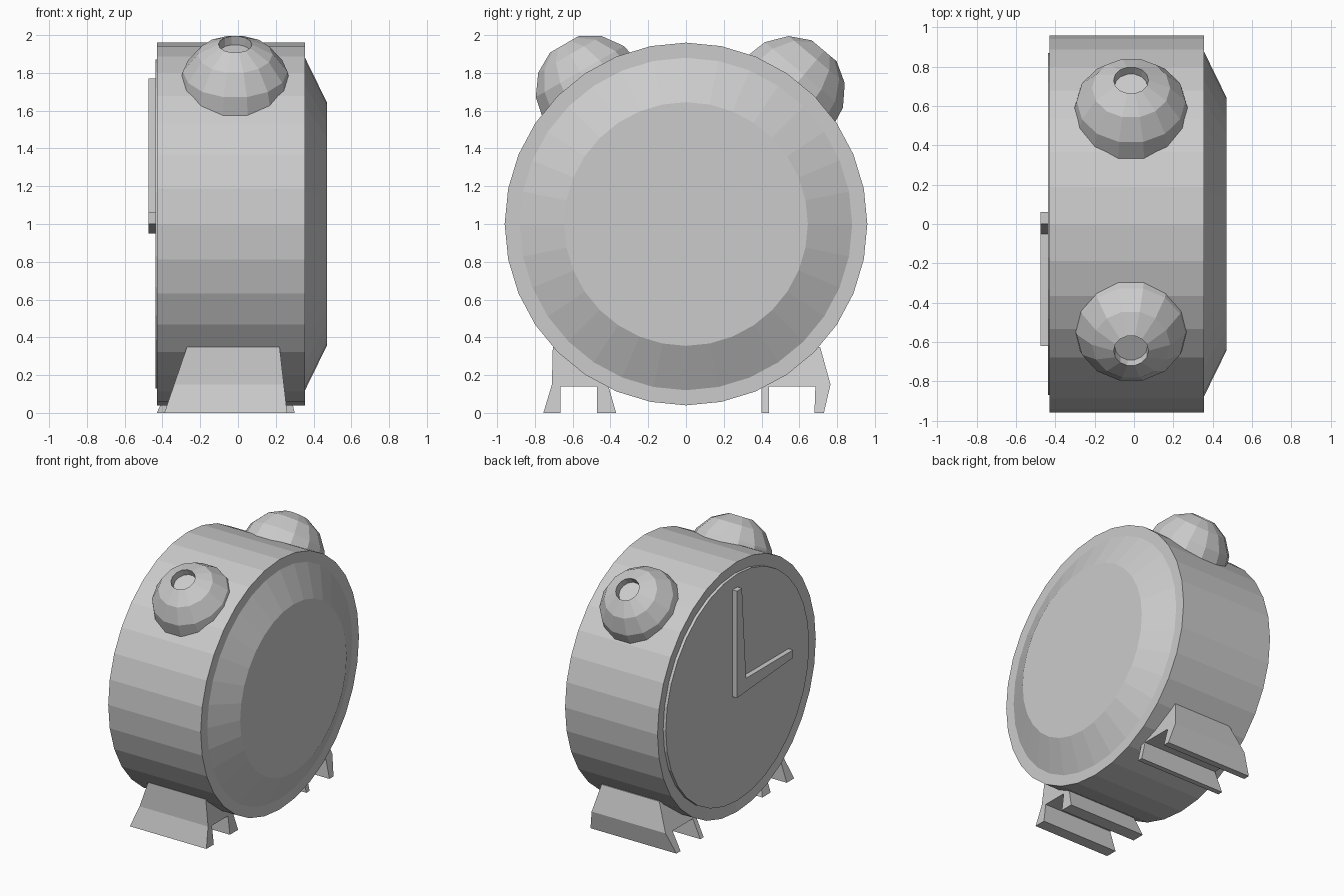
import bpy, bmesh
from math import sin, cos, pi, radians
from mathutils import Matrix

if "Cube" in bpy.data.objects:
    bpy.data.objects.remove(bpy.data.objects["Cube"])


def finish(bm, name):
    bmesh.ops.remove_doubles(bm, verts=bm.verts, dist=1e-5)
    bmesh.ops.recalc_face_normals(bm, faces=bm.faces)
    me = bpy.data.meshes.new(name)
    bm.to_mesh(me)
    bm.free()
    ob = bpy.data.objects.new(name, me)
    bpy.context.collection.objects.link(ob)
    return ob


def lathe(name, profile, sides, matrix):
    """Revolve (radius, height) points about local z and cap both ends."""
    bm = bmesh.new()
    rings = []
    for r, h in profile:
        rings.append([bm.verts.new(matrix @ Matrix.Rotation(2 * pi * i / sides, 4, 'Z')
                                   @ Matrix.Translation((r, 0, h)).to_translation())
                      for i in range(sides)])
    for a, b in zip(rings, rings[1:]):
        for i in range(sides):
            j = (i + 1) % sides
            bm.faces.new((a[i], a[j], b[j], b[i]))
    bm.faces.new(rings[0])
    bm.faces.new(rings[-1])
    return finish(bm, name)


def prism(name, outline, x_span):
    """Extrude a (y, z) outline along x; x_span(z) gives both end positions."""
    bm = bmesh.new()
    ends = [[bm.verts.new((x_span(z)[k], y, z)) for y, z in outline] for k in (0, 1)]
    n = len(outline)
    for i in range(n):
        j = (i + 1) % n
        bm.faces.new((ends[0][i], ends[0][j], ends[1][j], ends[1][i]))
    for e in ends:
        bm.faces.new(e)
    return finish(bm, name)


# Round case with raised dial at -x and bevelled back at +x
along_x = Matrix.Translation((0, 0, 1)) @ Matrix.Rotation(pi / 2, 4, 'Y')
lathe("clock_case",
      [(0.87, -0.437), (0.87, -0.415), (0.96, -0.43), (0.96, 0.355),
       (0.88, 0.355), (0.645, 0.47)], 32, along_x)

# Joined hour and minute hands
prism("clock_hands",
      [(0.06, 0.95), (0.06, 1.77), (0.0, 1.77), (-0.05, 1.06), (-0.62, 1.06), (-0.62, 1.0)],
      lambda z: (-0.475, -0.425))

# Hemispherical bells with a sunken hole at the crown
for name, y, z, tilt in (("bell_left", 0.545, 1.695, -40), ("bell_right", -0.50, 1.70, 30)):
    R = 0.303
    dome = [(R * sin(radians(a)), R * cos(radians(a))) for a in (90, 66, 41, 17)]
    r, h = dome[-1]
    place = Matrix.Translation((-0.015, y, z)) @ Matrix.Rotation(radians(tilt), 4, 'X')
    lathe(name, dome + [(r * 0.95, h - 0.05)], 14, place)

# Channel-shaped feet, splayed towards the floor
feet = {
    "foot_right": ([(-0.705, 0.35), (-0.71, 0.15), (-0.755, 0), (-0.665, 0), (-0.665, 0.14),
                    (-0.47, 0.14), (-0.47, 0), (-0.37, 0), (-0.41, 0.14), (-0.45, 0.35)],
                   (-0.39, 0.26)),
    "foot_left": ([(0.71, 0.35), (0.765, 0.15), (0.73, 0), (0.68, 0), (0.685, 0.14),
                   (0.44, 0.14), (0.44, 0), (0.40, 0), (0.40, 0.14), (0.45, 0.35)],
                  (-0.43, 0.30)),
}
for name, (outline, (lo, hi)) in feet.items():
    prism(name, outline,
          lambda z, lo=lo, hi=hi: (lo + (-0.27 - lo) * z / 0.35, hi + (0.22 - hi) * z / 0.35))
